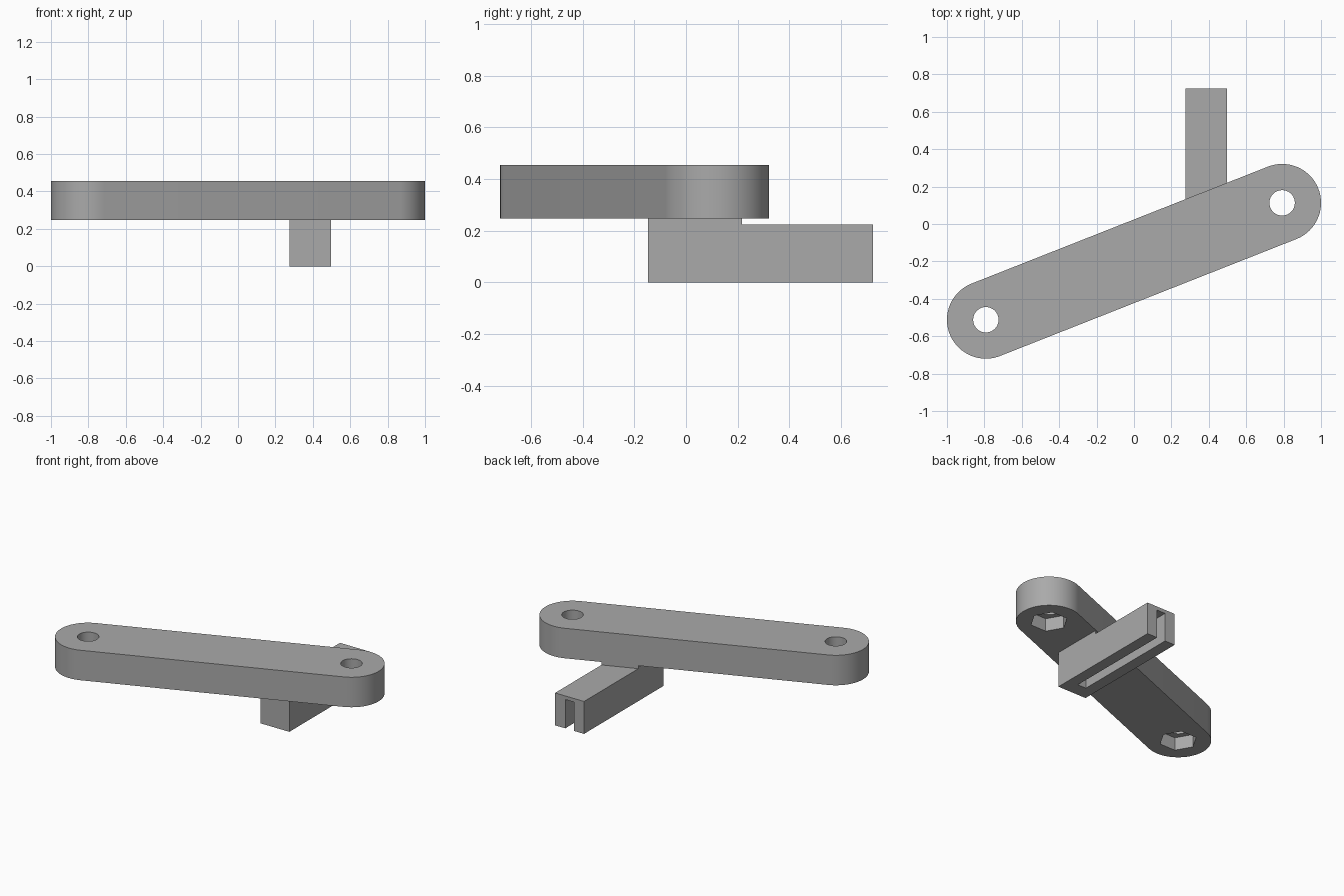
import bpy, math
from mathutils import Vector

cube = bpy.data.objects.get("Cube")
if cube:
    bpy.data.objects.remove(cube, do_unlink=True)

grey = bpy.data.materials.new("plain_grey")
grey.use_nodes = True
grey.diffuse_color = (0.4, 0.4, 0.4, 1)
grey.node_tree.nodes["Principled BSDF"].inputs["Base Color"].default_value = (0.4, 0.4, 0.4, 1)


def prism(name, outline, z0, z1):
    """Extrude a counter-clockwise outline between two heights."""
    n = len(outline)
    verts = [(x, y, z) for z in (z0, z1) for x, y in outline]
    faces = [list(range(n))[::-1], list(range(n, 2 * n))]
    faces += [(i, (i + 1) % n, n + (i + 1) % n, n + i) for i in range(n)]
    mesh = bpy.data.meshes.new(name)
    mesh.from_pydata(verts, [], faces)
    mesh.materials.append(grey)
    obj = bpy.data.objects.new(name, mesh)
    bpy.context.collection.objects.link(obj)
    return obj


def arc(center, radius, start, sweep, steps):
    return [(center.x + radius * math.cos(start + sweep * i / steps),
             center.y + radius * math.sin(start + sweep * i / steps)) for i in range(steps + 1)]


def box(x0, x1, y0, y1):
    return [(x0, y0), (x1, y0), (x1, y1), (x0, y1)]


def combine(target, tool, operation="DIFFERENCE"):
    """Apply a boolean and discard the tool."""
    mod = target.modifiers.new("combine", "BOOLEAN")
    mod.operation, mod.solver, mod.object = operation, "EXACT", tool
    bpy.ops.object.select_all(action="DESELECT")
    bpy.context.view_layer.objects.active = target
    target.select_set(True)
    bpy.ops.object.modifier_apply(modifier=mod.name)
    bpy.data.objects.remove(tool, do_unlink=True)


# Main dimensions
low_end, high_end = Vector((-0.792, -0.512)), Vector((0.792, 0.113))
bar_bottom, bar_top, bar_radius = 0.247, 0.455, 0.208
axis = (high_end - low_end).normalized()
angle = math.atan2(axis.y, axis.x)

# Slanted bar with rounded ends
outline = arc(high_end, bar_radius, angle - math.pi / 2, math.pi, 40)
outline += arc(low_end, bar_radius, angle + math.pi / 2, math.pi, 40)
bar = prism("link_bar", outline, bar_bottom, bar_top)

# Bolt holes with hexagonal nut pockets underneath
for end in (low_end, high_end):
    combine(bar, prism("hole_cutter", arc(end, 0.068, 0, math.tau, 40)[:-1], 0.1, 0.6))
    combine(bar, prism("nut_cutter", arc(end, 0.12, 0, math.tau, 6)[:-1], 0.1, bar_bottom + 0.09))

# Slotted rail under the bar, its raised seat trimmed along the bar edge
left, right, front, back = 0.275, 0.497, -0.147, 0.725
rail = prism("slotted_rail", box(left, right, front, back), 0, bar_bottom)
slope = axis.y / axis.x
edge = lambda x: 0.217 + slope * (x - right)
combine(rail, prism("step_cutter", [(0, edge(0)), (1, edge(1)), (1, 1), (0, 1)], 0.225, 0.4))
middle = (left + right) / 2
combine(rail, prism("slot_cutter", box(middle - 0.033, middle + 0.033, -0.05, 1), -0.1, 0.2))

# Smooth rounded walls, keep crisp edges
bpy.ops.object.select_all(action="DESELECT")
for obj in (bar, rail):
    obj.select_set(True)
bpy.context.view_layer.objects.active = bar
bpy.ops.object.shade_smooth_by_angle(angle=math.radians(30))
